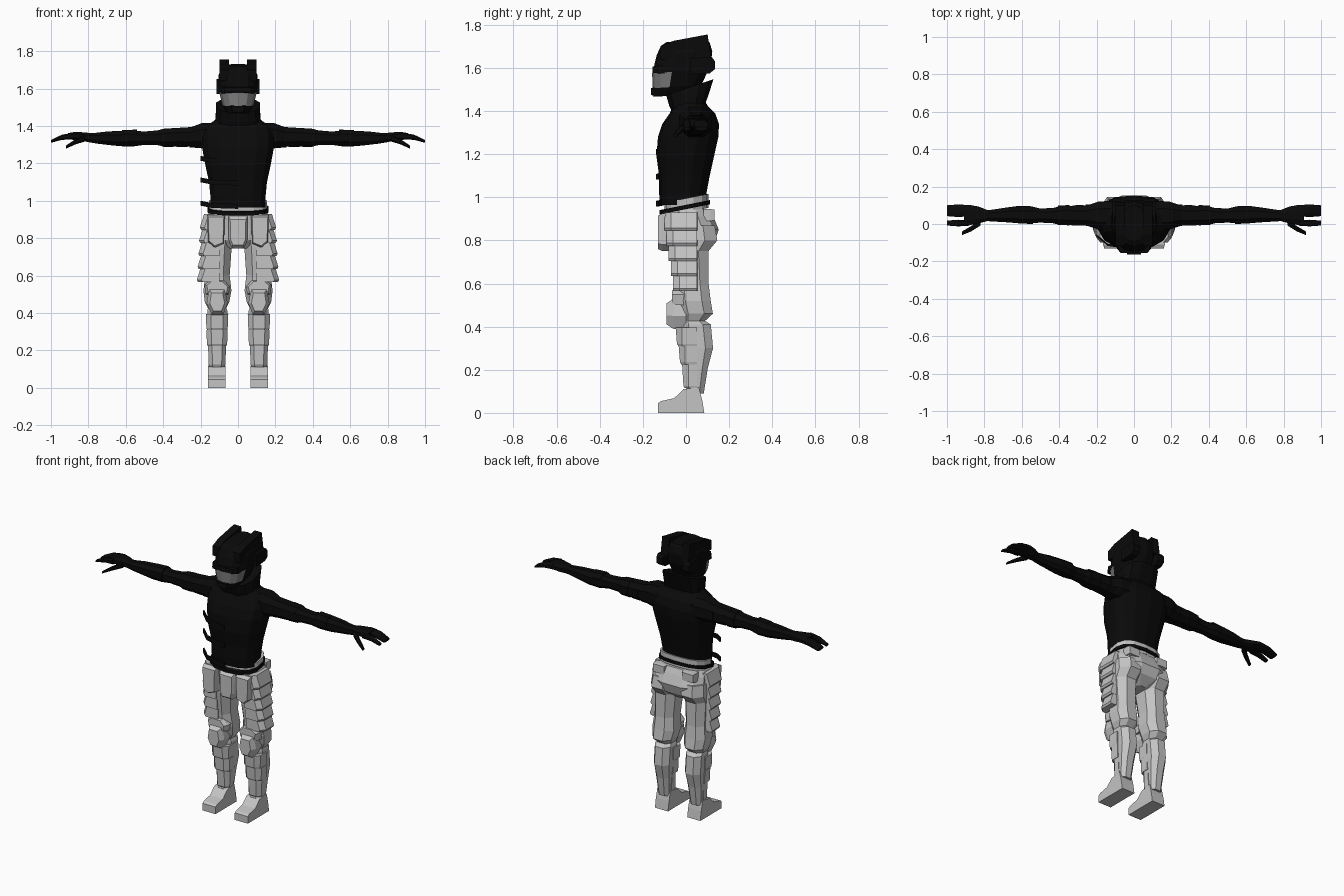
import bpy, bmesh, math
from mathutils import Vector, Matrix


def material(name, v):
    m = bpy.data.materials.new(name)
    m.diffuse_color = (v, v, v, 1)
    return m


BLACK = material("black cloth", 0.003)
LIGHT = material("light grey armour", 0.55)
GREY = material("mask grey", 0.2)


def finish(name, bm, mat, mirror=False):
    bmesh.ops.recalc_face_normals(bm, faces=bm.faces)
    me = bpy.data.meshes.new(name)
    bm.to_mesh(me)
    bm.free()
    me.materials.append(mat)
    ob = bpy.data.objects.new(name, me)
    bpy.context.collection.objects.link(ob)
    if mirror:
        ob.modifiers.new("mirror", 'MIRROR').use_mirror_merge = False
    return ob


def skin(name, loops, mat, mirror=False):
    """Bridge equal-length point loops and cap both ends."""
    bm = bmesh.new()
    rings = [[bm.verts.new(p) for p in lp] for lp in loops]
    n = len(rings[0])
    for a, b in zip(rings, rings[1:]):
        for i in range(n):
            j = (i + 1) % n
            bm.faces.new((a[i], a[j], b[j], b[i]))
    bm.faces.new(rings[0])
    bm.faces.new(rings[-1])
    return finish(name, bm, mat, mirror)


def oval(n, power):
    pts = []
    for i in range(n):
        a = 2 * math.pi * (i + 0.5) / n
        c, s = math.cos(a), math.sin(a)
        pts.append((math.copysign(abs(c) ** (2 / power), c), math.copysign(abs(s) ** (2 / power), s)))
    return pts


def tower(name, rings, mat, n=12, power=2.4, tilt=0.0, mirror=False):
    """Upright loft; each ring is z, centre x, half width, front y, back y."""
    loops = []
    for z, cx, rx, y0, y1 in rings:
        cy, ry = (y0 + y1) / 2, (y1 - y0) / 2
        loops.append([(cx + rx * u, cy + ry * v, z + tilt * (cy + ry * v)) for u, v in oval(n, power)])
    return skin(name, loops, mat, mirror)


def limb(name, rings, mat, n=8, power=2.4):
    """Sideways loft; each ring is x, centre y, centre z, half depth, half height."""
    return skin(name, [[(x, cy + ry * u, cz + rz * v) for u, v in oval(n, power)]
                       for x, cy, cz, ry, rz in rings], mat, True)


def slab(name, x0, x1, profile, mat, mirror=False, inset=0.0):
    """Side profile of (y, z) points extruded along x."""
    return skin(name, [[(x, y, z) for y, z in profile] for x in (x0, x1)], mat, mirror)


def plate(name, outline, y_back, y_front, mat, mirror=False, bevel=0.8):
    """Front outline of (x, z) points with a smaller raised front."""
    cx = sum(p[0] for p in outline) / len(outline)
    cz = sum(p[1] for p in outline) / len(outline)
    ym = y_back + (y_front - y_back) * 0.65
    return skin(name, [[(x, y_back, z) for x, z in outline], [(x, ym, z) for x, z in outline],
                       [(cx + (x - cx) * bevel, y_front, cz + (z - cz) * bevel) for x, z in outline]],
                mat, mirror)


def rect(x0, x1, z0, z1):
    return [(x0, z0), (x1, z0), (x1, z1), (x0, z1)]


# Torso and collar
tower("torso", [(0.965, 0, 0.15, -0.12, 0.09), (1.02, 0, 0.15, -0.125, 0.095),
                (1.10, 0, 0.158, -0.125, 0.11), (1.19, 0, 0.178, -0.137, 0.13),
                (1.28, 0, 0.195, -0.13, 0.15), (1.34, 0, 0.2, -0.11, 0.153),
                (1.39, 0, 0.19, -0.075, 0.135), (1.425, 0, 0.135, -0.06, 0.10),
                (1.46, 0, 0.10, -0.04, 0.08)], BLACK, 14, 2.5)
tower("collar", [(1.40, 0, 0.125, -0.06, 0.09), (1.45, 0, 0.122, -0.08, 0.11),
                 (1.505, 0, 0.12, -0.095, 0.13)], BLACK, 12, 2.8, 0.33)

# Side fastening straps
for z in (1.215, 1.10, 0.975):
    skin("chest_strap", [[(x, y, z + dz + lift) for dz in (-0.013, 0.013) for y in
                          ((y0, y0 - 0.012) if dz < 0 else (y0 - 0.012, y0))]
                         for x, y0, lift in ((-0.2, -0.055, 0.012), (-0.14, -0.105, 0), (0.0, -0.128, -0.005))], BLACK)

# Helmet, with mask faces in the lower front
helmet = tower("helmet", [(1.475, 0, 0.055, -0.15, -0.01), (1.515, 0, 0.085, -0.155, 0.07),
                          (1.585, 0, 0.103, -0.157, 0.105), (1.61, 0, 0.105, -0.15, 0.115),
                          (1.67, 0, 0.106, -0.135, 0.122), (1.71, 0, 0.09, -0.115, 0.11),
                          (1.725, 0, 0.06, -0.09, 0.10)], BLACK, 14, 2.5, 0.06)
helmet.data.materials.append(GREY)
for f in helmet.data.polygons:
    if 1.51 < f.center.z < 1.57 and f.center.y < -0.07 and len(f.vertices) == 4:
        f.material_index = 1
slab("helmet_ridge", 0.048, 0.098, [(-0.118, 1.64), (-0.118, 1.70), (-0.06, 1.725), (0.1, 1.755), (0.118, 1.64)],
     BLACK, True)
slab("helmet_side", 0.07, 0.115, [(0.02, 1.57), (0.02, 1.645), (0.12, 1.65), (0.135, 1.63), (0.135, 1.595), (0.11, 1.575)],
     BLACK, True)
plate("brow", [(-0.09, 1.575), (0.09, 1.575), (0.085, 1.61), (-0.085, 1.61)], -0.09, -0.155, BLACK)
plate("chin_guard", [(-0.035, 1.47), (0.035, 1.47), (0.045, 1.51), (-0.045, 1.51)], -0.1, -0.163, BLACK)

# Arms with armour bands
limb("arm", [(0.10, 0.045, 1.345, 0.085, 0.075), (0.19, 0.045, 1.348, 0.08, 0.073),
             (0.25, 0.045, 1.342, 0.058, 0.056), (0.40, 0.045, 1.338, 0.053, 0.05),
             (0.43, 0.045, 1.337, 0.044, 0.042), (0.50, 0.045, 1.335, 0.04, 0.038),
             (0.56, 0.05, 1.333, 0.05, 0.045), (0.63, 0.05, 1.333, 0.048, 0.044),
             (0.70, 0.048, 1.335, 0.04, 0.038), (0.755, 0.045, 1.335, 0.034, 0.031),
             (0.80, 0.045, 1.337, 0.03, 0.025)], BLACK)
for x0, x1, r in ((0.20, 0.26, 0.063), (0.27, 0.33, 0.059), (0.345, 0.405, 0.058), (0.54, 0.62, 0.05)):
    limb("arm_band", [(x0, 0.047, 1.338, r, r - 0.004), (x1, 0.047, 1.337, r - 0.003, r - 0.007)], BLACK)

# Hands
limb("palm", [(0.78, 0.045, 1.337, 0.03, 0.026), (0.83, 0.048, 1.342, 0.048, 0.026),
              (0.87, 0.048, 1.347, 0.056, 0.023), (0.91, 0.048, 1.345, 0.058, 0.018)], BLACK)
for y, r in ((0.071, 0.036), (0.005, 0.019)):
    limb("fingers", [(0.88, y, 1.346, r - 0.004, 0.019), (0.94, y, 1.34, r, 0.015),
                     (1.0, y, 1.318, r - 0.005, 0.008)], BLACK)
limb("thumb", [(0.82, 0.01, 1.335, 0.02, 0.018), (0.87, -0.025, 1.315, 0.016, 0.014),
               (0.92, -0.05, 1.287, 0.011, 0.008)], BLACK, 6)

# Waist and pelvis
tower("waist_band", [(0.93, 0, 0.155, -0.10, 0.105), (0.995, 0, 0.158, -0.10, 0.105)], LIGHT, 14, 2.6, 0.2)
tower("belt", [(0.945, 0, 0.166, -0.122, 0.112), (0.965, 0, 0.166, -0.122, 0.112)], BLACK, 14, 2.6, 0.2)
tower("pelvis", [(0.745, 0, 0.05, -0.07, 0.08), (0.79, 0, 0.16, -0.085, 0.135), (0.85, 0, 0.18, -0.09, 0.155),
                 (0.91, 0, 0.172, -0.10, 0.13), (0.945, 0, 0.158, -0.105, 0.112)], LIGHT, 12, 2.6)
plate("groin_guard", [(-0.035, 0.75), (0.035, 0.75), (0.05, 0.79), (0.052, 0.92), (-0.052, 0.92), (-0.05, 0.79)],
      -0.07, -0.125, LIGHT)
plate("back_panel", rect(0.06, 0.145, 0.89, 0.945), 0.08, 0.132, LIGHT, True, 0.9)

# Legs
tower("thigh", [(0.87, 0.10, 0.085, -0.085, 0.14), (0.80, 0.105, 0.085, -0.085, 0.153),
                (0.75, 0.107, 0.078, -0.08, 0.11), (0.60, 0.11, 0.07, -0.055, 0.11),
                (0.52, 0.11, 0.08, -0.05, 0.12), (0.46, 0.112, 0.07, -0.035, 0.13),
                (0.425, 0.112, 0.052, -0.02, 0.09)], LIGHT, 8, 2.4, 0, True)
tower("shin", [(0.435, 0.112, 0.05, -0.02, 0.08), (0.41, 0.11, 0.058, -0.03, 0.12),
               (0.30, 0.11, 0.058, -0.015, 0.13), (0.21, 0.112, 0.05, 0.0, 0.105),
               (0.09, 0.113, 0.04, 0.0, 0.085)], LIGHT, 8, 2.4, 0, True)
slab("foot", 0.068, 0.16, [(-0.13, 0), (-0.13, 0.045), (-0.115, 0.055), (-0.055, 0.068), (-0.01, 0.11),
                           (0.06, 0.12), (0.075, 0.06), (0.085, 0)], LIGHT, True)

# Overlapping outer thigh plates, each flaring at the bottom
for i in range(5):
    z1 = 0.93 - i * 0.07
    z0, x = z1 - 0.085, 0.185 + 0.004 * i
    s = 0.01 * i
    skin("thigh_plate", [[(0.1, -0.1 + s, z), (x - 0.025, -0.1 + s, z), (x, -0.07 + s, z - d),
                          (x, 0.05, z), (0.12, 0.06, z)]
                         for z, x, d in ((z1, x - 0.004, 0), (z0 + 0.012, x + 0.019, 0), (z0, x + 0.012, 0))],
         LIGHT, True)
plate("front_pouch", [(0.075, 0.77), (0.125, 0.75), (0.16, 0.78), (0.165, 0.925), (0.07, 0.925)],
      -0.07, -0.13, LIGHT, True, 0.88)

# Knee guards
plate("knee_strap", [(0.05, 0.5), (0.172, 0.5), (0.18, 0.55), (0.15, 0.575), (0.075, 0.575), (0.042, 0.54)],
      0.0, -0.065, LIGHT, True)
plate("knee_pad", [(0.08, 0.39), (0.14, 0.39), (0.168, 0.45), (0.155, 0.53), (0.07, 0.53), (0.055, 0.45)],
      0.0, -0.09, LIGHT, True, 0.7)

# Stepped shin plates
for z0, z1, y, w in ((0.31, 0.395, -0.048, 0.06), (0.225, 0.31, -0.034, 0.057),
                     (0.115, 0.225, -0.018, 0.048), (0.07, 0.11, -0.012, 0.038)):
    skin("shin_plate", [[(0.112 - k, 0.05, z), (0.112 - k, y + 0.03, z), (0.112 - k * 0.55, y + d, z),
                         (0.112 + k * 0.55, y + d, z), (0.112 + k, y + 0.03, z), (0.112 + k, 0.05, z)]
                        for z, k, d in ((z0, w - 0.006, 0.012), (z0 + 0.01, w - 0.003, 0.006), (z1, w, 0.0))],
         LIGHT, True)
